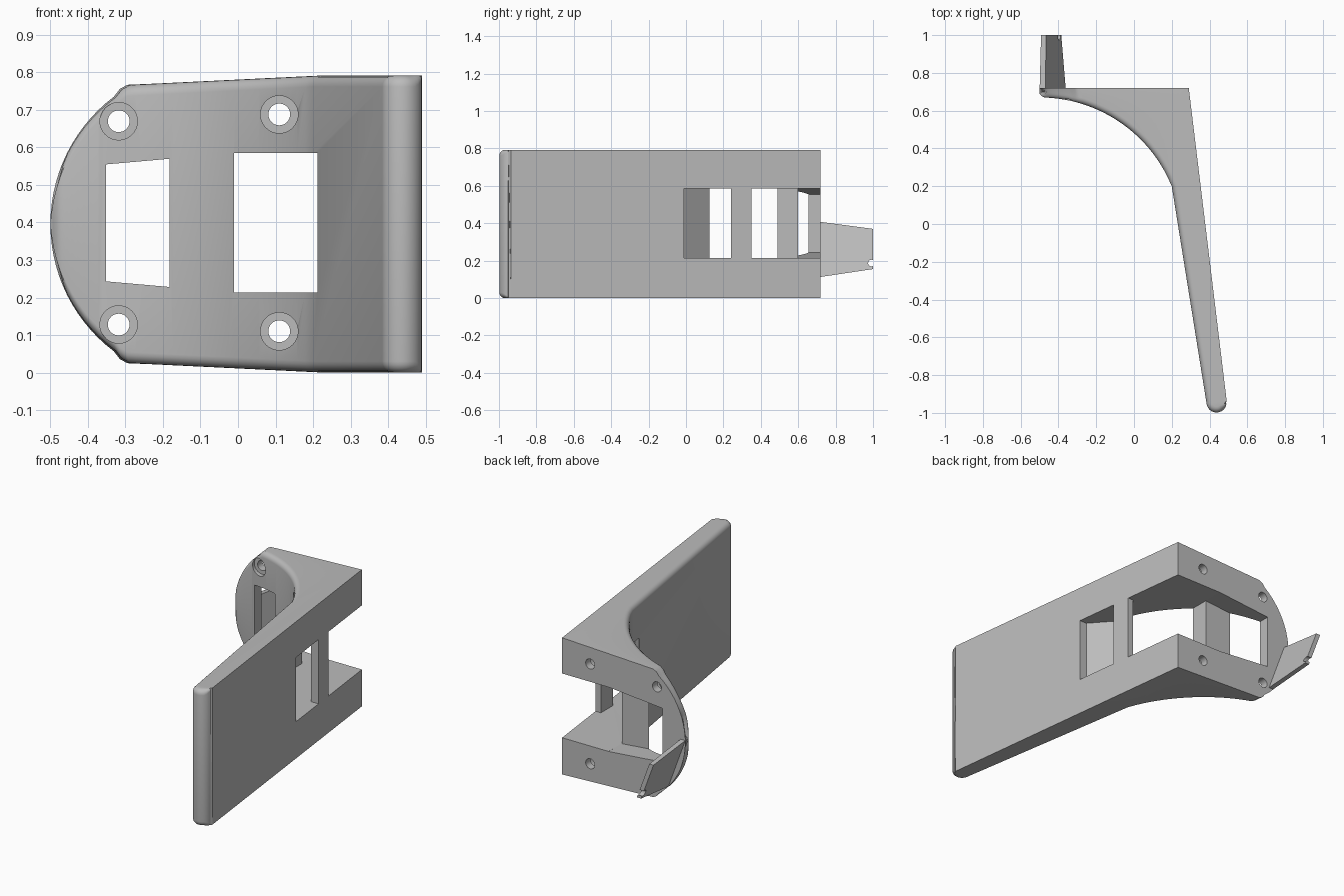
import bpy, bmesh, math
from mathutils import Vector

cube = bpy.data.objects.get("Cube")
if cube:
    bpy.data.objects.remove(cube)

grey = bpy.data.materials.new("matte grey")
grey.use_nodes = True
COLOUR = (0.5, 0.5, 0.5, 1)
grey.diffuse_color = COLOUR
grey.node_tree.nodes["Principled BSDF"].inputs["Base Color"].default_value = COLOUR

MID = 0.396       # mid height
FILLET = 0.03


def make_object(name, bm):
    bmesh.ops.recalc_face_normals(bm, faces=bm.faces)
    mesh = bpy.data.meshes.new(name)
    bm.to_mesh(mesh)
    bm.free()
    obj = bpy.data.objects.new(name, mesh)
    bpy.context.collection.objects.link(obj)
    mesh.materials.append(grey)
    return obj


def loft(name, rings):
    bm = bmesh.new()
    loops = [[bm.verts.new(p) for p in ring] for ring in rings]
    n = len(loops[0])
    for a, b in zip(loops, loops[1:]):
        for i in range(n):
            j = (i + 1) % n
            bm.faces.new((a[i], a[j], b[j], b[i]))
    bm.faces.new(loops[0])
    bm.faces.new(loops[-1])
    return make_object(name, bm)


def cut(target, cutter):
    bpy.context.view_layer.objects.active = target
    mod = target.modifiers.new("cut", 'BOOLEAN')
    mod.operation = 'DIFFERENCE'
    mod.solver = 'EXACT'
    mod.object = cutter
    bpy.ops.object.modifier_apply(modifier=mod.name)
    bpy.data.objects.remove(cutter)


def cylinder(name, start, end, radius):
    start, end = Vector(start), Vector(end)
    turn = (end - start).to_track_quat('Z', 'Y')
    ring = [turn @ Vector((radius * math.cos(math.tau * i / 32),
                           radius * math.sin(math.tau * i / 32), 0)) for i in range(32)]
    return loft(name, [[start + p for p in ring], [end + p for p in ring]])


def half_height(x):
    """Half height of the plate outline: round nose, then a gentle taper."""
    if x < -0.33:
        return max(0.02, math.sqrt(max(0, 0.425 ** 2 - (x + 0.075) ** 2)))
    steps = [(-0.33, 0.34), (-0.315, 0.36), (-0.295, 0.371), (0.2, MID), (1, MID)]
    for (x0, h0), (x1, h1) in zip(steps, steps[1:]):
        if x <= x1:
            return h0 + (h1 - h0) * (x - x0) / (x1 - x0)


def front_arc(x):
    y = 0.67 - 0.756 + math.sqrt(0.756 ** 2 - (x + 0.5) ** 2)
    lip = max(0, (-0.47 - x) / 0.03)
    return y + 0.02 * lip ** 2


# Stations: front point and matching back point, along the whole bracket
BACK = 0.72
front, back = [], []
for i in range(15):
    x = -0.075 - 0.425 * math.cos(math.radians(53 * i / 14))
    front.append((x, front_arc(x)))
    back.append((x, BACK))
for x in (-0.315, -0.305, -0.295):
    front.append((x, front_arc(x)))
    back.append((x, BACK))
for i in range(1, 25):
    t = i / 24
    x = -0.295 + 0.495 * t
    front.append((x, front_arc(x)))
    back.append((-0.295 + 0.585 * t, BACK))
for i in range(13):
    a = math.radians(188 + 165 * i / 12)
    front.append((0.437 + 0.053 * math.cos(a), -0.945 + 0.053 * math.sin(a)))
    back.append((0.4905, -0.935))

# Cross-sections with rounded front edges
rings = []
for i, (p, q) in enumerate(zip(front, back)):
    p, q = Vector(p), Vector(q)
    along = Vector(front[min(i + 1, len(front) - 1)]) - Vector(front[max(i - 1, 0)])
    inward = Vector((-along.y, along.x)).normalized()
    h = half_height(p.x)
    r = min(FILLET, 0.6 * (q - p).length, 0.6 * h)
    top = [(q.x, q.y, h)]
    for k in range(6):
        a = math.pi / 2 * k / 5
        s = p + inward * r * (1 - math.sin(a))
        top.append((s.x, s.y, h - r * (1 - math.cos(a))))
    rings.append([(x, y, MID + z) for x, y, z in top] +
                 [(x, y, MID - z) for x, y, z in reversed(top)])
body = loft("grip_bracket", rings)

# Strap pocket: front window, side window with ramp, and open back corner
plan = [(-0.01, 0.1), (0.2, 0.1), (0.2, 0.14), (0.333, -0.01), (0.6, -0.01),
        (0.6, 0.24), (0.3, 0.24), (0.3, 0.35), (0.6, 0.35), (0.6, 0.9), (-0.01, 0.9)]
cut(body, loft("pocket_cutter", [[(x, y, z) for x, y in plan] for z in (0.213, 0.585)]))


# Tapered pocket behind the middle post and the window beside it
def taper_cutter(x0, x1, y0):
    def rise(x):
        return 0.186 + 0.088 * (x + 0.01)
    section = [(x0, -rise(x0)), (x1, -rise(x1)), (x1, rise(x1)), (x0, rise(x0))]
    return loft("taper_cutter", [[(x, y, 0.399 + z) for x, z in section] for y in (y0, 0.9)])


cut(body, taper_cutter(-0.35, -0.008, 0.6))
cut(body, taper_cutter(-0.352, -0.183, 0.4))

# Counterbored screw holes
for x, dz in ((-0.318, 0.271), (0.11, 0.289)):
    for side in (-1, 1):
        z = 0.399 + side * dz
        cut(body, cylinder("bore_cutter", (x, 0.1, z), (x, 0.675, z), 0.05))
        cut(body, cylinder("hole_cutter", (x, 0.5, z), (x, 0.9, z), 0.029))

# Leaning tab on the back, with a notch in its end
tab = loft("rear_tab", [
    [(-0.5, 0.7, 0.41), (-0.47, 0.7, 0.41), (-0.36, 0.7, 0.11), (-0.39, 0.7, 0.11)],
    [(-0.492, 1, 0.37), (-0.465, 1, 0.37), (-0.385, 1, 0.155), (-0.412, 1, 0.155)]])
cut(tab, cylinder("notch_cutter", (-0.7, 0.992, 0.187), (-0.2, 0.992, 0.187), 0.018))

for obj in (body, tab):
    bpy.ops.object.select_all(action='DESELECT')
    obj.select_set(True)
    bpy.context.view_layer.objects.active = obj
    bpy.ops.object.shade_smooth_by_angle(angle=math.radians(30))
